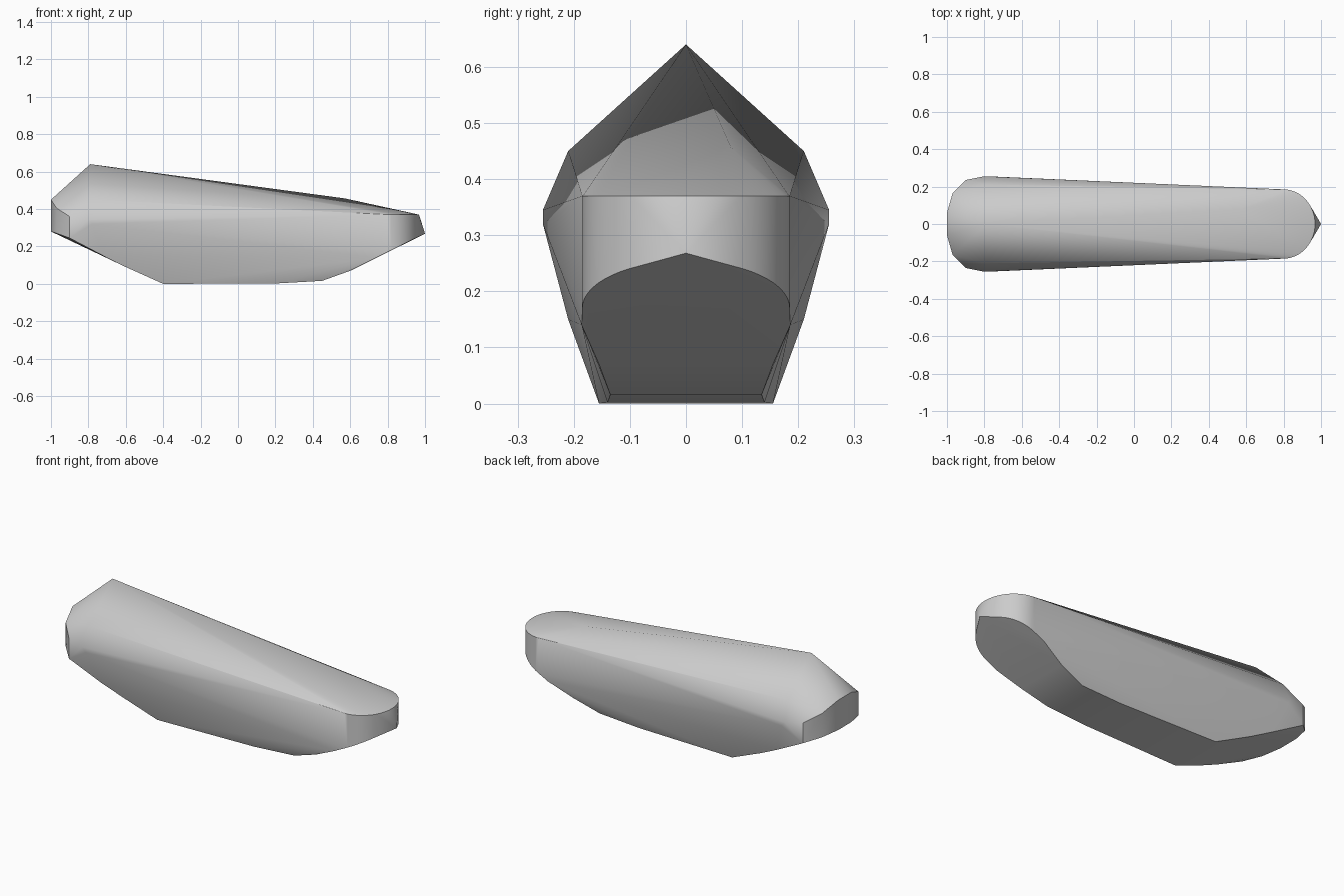
import bpy, bmesh, math

cube = bpy.data.objects.get("Cube")
if cube:
    bpy.data.objects.remove(cube, do_unlink=True)

grey = bpy.data.materials.new("light grey")
grey.use_nodes = True
grey.diffuse_color = (0.6, 0.6, 0.6, 1)
grey.node_tree.nodes["Principled BSDF"].inputs["Base Color"].default_value = (0.6, 0.6, 0.6, 1)

# Half-profile corner points, mirrored across the length
half = [
    (-0.79, 0.21, 0.45), (-0.8, 0.255, 0.345), (-0.78, 0.255, 0.32),  # widest section
    (-0.72, 0.21, 0.15), (-0.6, 0.187, 0.09),                         # tall end underside
    (-0.4, 0.155, 0.0), (0.2, 0.14, 0.002), (0.45, 0.135, 0.016),      # sole
    (0.6, 0.155, 0.07), (0.74, 0.186, 0.14),                          # low end underside
]
# Blunt wall at the tall end: x, y, lower and upper rim height
for x, y, low, high in [(-1, 0.06, 0.28, 0.45), (-0.97, 0.165, 0.27, 0.405), (-0.9, 0.235, 0.245, 0.36)]:
    half += [(x, y, low), (x, y, high)]

# Rounded wall at the low end, cut off by a sloping underside
STEPS = 14
for i in range(STEPS):
    a = math.pi / 2 * i / STEPS
    x, y = 0.8 + 0.168 * math.sin(a), 0.185 * math.cos(a)
    half += [(x, y, 0.37), (x, y, 0.27 - 0.5 * (1 - x))]

points = [(x, s * y, z) for x, y, z in half for s in (-1, 1)]
# Peak, top ridge knuckle, rim centre and beak
points += [(-0.79, 0, 0.64), (0.57, 0.08, 0.457), (0.968, 0, 0.37), (1, 0, 0.268)]

# Wrap all corners in one convex shell
bm = bmesh.new()
for p in points:
    bm.verts.new(p)
result = bmesh.ops.convex_hull(bm, input=bm.verts)
loose = [v for v in bm.verts if not v.link_faces]
bmesh.ops.delete(bm, geom=loose, context="VERTS")
bmesh.ops.dissolve_limit(bm, angle_limit=math.radians(0.5), verts=bm.verts, edges=bm.edges)
bmesh.ops.recalc_face_normals(bm, faces=bm.faces)
mesh = bpy.data.meshes.new("body")
bm.to_mesh(mesh)
bm.free()
mesh.materials.append(grey)

body = bpy.data.objects.new("body", mesh)
bpy.context.collection.objects.link(body)
bpy.context.view_layer.objects.active = body
body.select_set(True)
bpy.ops.object.shade_smooth_by_angle(angle=math.radians(32))
